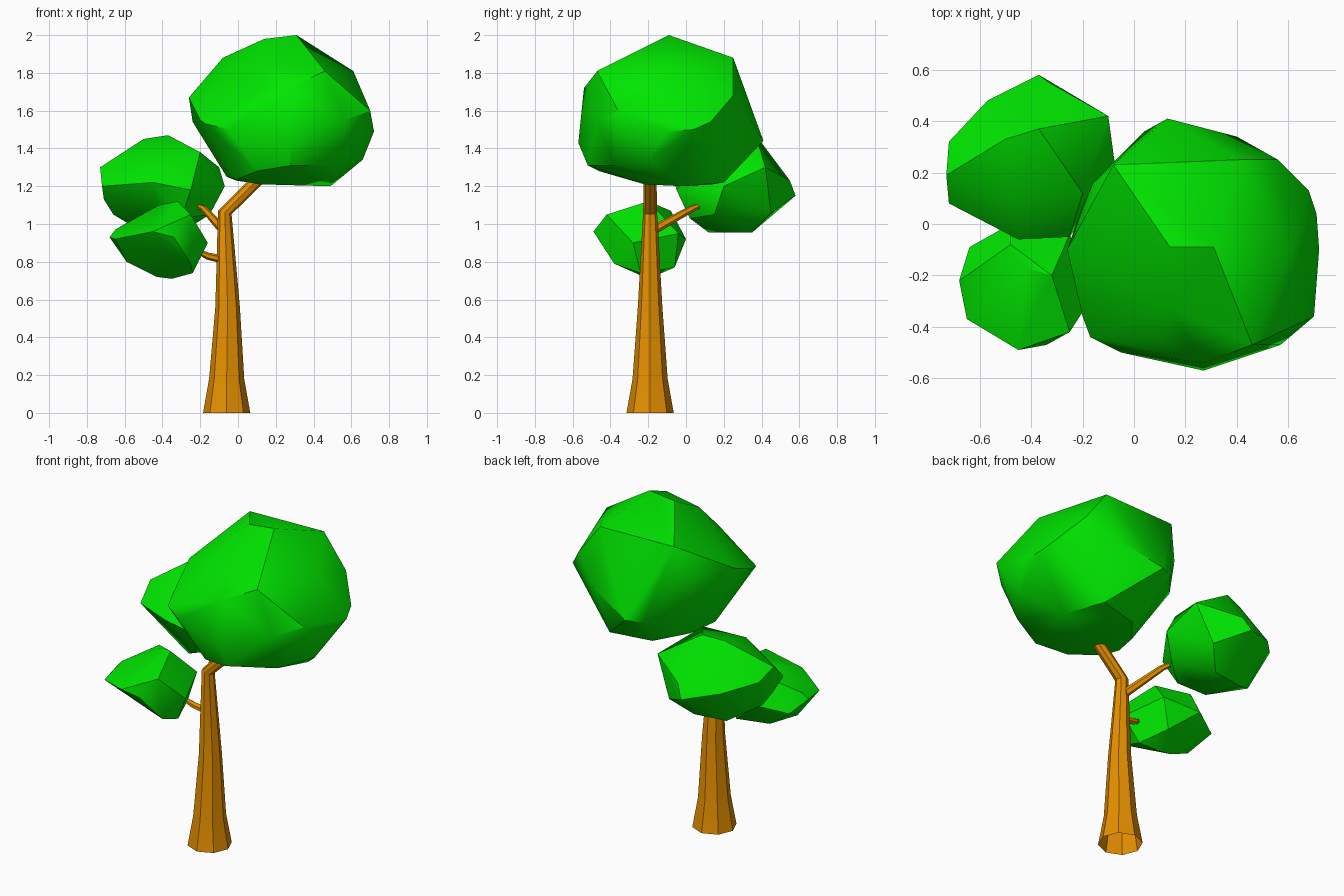
import bpy
import bmesh
from math import cos, sin, tau, radians
from mathutils import Vector

default_cube = bpy.data.objects.get("Cube")
if default_cube:
    bpy.data.objects.remove(default_cube, do_unlink=True)


def make_material(name, colour):
    material = bpy.data.materials.new(name)
    material.use_nodes = True
    material.diffuse_color = colour
    shader = material.node_tree.nodes["Principled BSDF"]
    shader.inputs["Base Color"].default_value = colour
    shader.inputs["Roughness"].default_value = 0.9
    return material


bark = make_material("bark brown", (0.79, 0.28, 0, 1))
leaf = make_material("leaf green", (0, 0.79, 0, 1))


def finish(bm, name, material, crease_angle):
    """Turn a bmesh into an object, smooth except across steep creases."""
    bmesh.ops.recalc_face_normals(bm, faces=bm.faces[:])
    for face in bm.faces:
        face.smooth = True
    for edge in bm.edges:
        edge.smooth = edge.calc_face_angle(0) < radians(crease_angle)
    mesh = bpy.data.meshes.new(name)
    bm.to_mesh(mesh)
    bm.free()
    mesh.materials.append(material)
    obj = bpy.data.objects.new(name, mesh)
    bpy.context.collection.objects.link(obj)
    return obj


def tapered_limb(name, stations, sides):
    """Loft a polygonal tube through (centre, radius) stations, open at its base."""
    bm = bmesh.new()
    centres = [Vector(centre) for centre, radius in stations]
    last = len(centres) - 1
    rings = []
    for i, (centre, radius) in enumerate(stations):
        tangent = centres[min(i + 1, last)] - centres[max(i - 1, 0)]
        if i == 0 and sides == 8:
            tangent = Vector((0, 0, 1))      # trunk foot sits flat on the ground
        tangent.normalize()
        across = Vector((0, 1, 0)).cross(tangent).normalized()
        along = tangent.cross(across)
        ring = []
        for k in range(sides):
            angle = tau * k / sides
            offset = across * cos(angle) + along * sin(angle)
            ring.append(bm.verts.new(centres[i] + offset * radius))
        rings.append(ring)
    for lower, upper in zip(rings, rings[1:]):
        for k in range(sides):
            n = (k + 1) % sides
            bm.faces.new((lower[k], lower[n], upper[n], upper[k]))
    bm.faces.new(rings[-1])
    return finish(bm, name, bark, 30)


def leaf_clump(name, corners, crease_angle):
    """Wrap a faceted convex skin around a few corner points."""
    bm = bmesh.new()
    for corner in corners:
        bm.verts.new(corner)
    hull = bmesh.ops.convex_hull(bm, input=bm.verts[:])
    spare = [v for v in hull["geom_interior"] if isinstance(v, bmesh.types.BMVert)]
    bmesh.ops.delete(bm, geom=spare, context="VERTS")
    return finish(bm, name, leaf, crease_angle)


# Trunk with a flared foot, bending into the main crown
tapered_limb("trunk", [
    ((-0.06, -0.19, 0), 0.125),
    ((-0.06, -0.19, 0.18), 0.093),
    ((-0.055, -0.19, 0.56), 0.065),
    ((-0.07, -0.19, 1.06), 0.037),
    ((0.11, -0.19, 1.24), 0.034),
], 8)

# Side branches
tapered_limb("back_branch", [
    ((-0.08, -0.17, 0.97), 0.025),
    ((-0.18, 0.03, 1.08), 0.018),
    ((-0.21, 0.07, 1.095), 0.013),
], 6)
tapered_limb("front_branch", [
    ((-0.07, -0.19, 0.81), 0.022),
    ((-0.16, -0.2, 0.83), 0.019),
    ((-0.2, -0.21, 0.85), 0.015),
], 6)

# Main crown
leaf_clump("main_crown", [
    # upper corners
    (0.31, -0.09, 2), (0.14, -0.09, 1.98), (-0.08, 0.23, 1.88),
    (0.41, 0.25, 1.88), (0.61, -0.1, 1.81), (0.46, -0.47, 1.81),
    (0.14, -0.33, 1.85), (0.1, -0.46, 1.7),
    # corners around the middle
    (-0.26, -0.1, 1.67), (-0.24, -0.08, 1.54), (-0.2, 0.07, 1.55),
    (-0.16, 0.16, 1.7), (-0.2, -0.36, 1.55), (-0.17, -0.44, 1.53),
    (-0.05, -0.5, 1.5), (0.27, -0.57, 1.43), (0.27, -0.54, 1.72),
    (0.57, -0.47, 1.55), (0.7, -0.36, 1.6), (0.72, -0.1, 1.49),
    (0.71, 0.04, 1.5), (0.68, 0.13, 1.54), (0.56, 0.25, 1.68),
    (0.4, 0.34, 1.55), (0.13, 0.41, 1.44), (0.04, 0.36, 1.43),
    # underside corners
    (-0.06, -0.2, 1.25), (-0.01, -0.28, 1.235), (0.12, -0.22, 1.21),
    (-0.01, -0.03, 1.23), (0.1, -0.46, 1.28), (0.28, -0.52, 1.31),
    (0.53, -0.38, 1.31), (0.49, -0.02, 1.2), (0.66, -0.2, 1.34),
    (0.13, 0.14, 1.21), (0.38, 0.2, 1.22),
], 35)

# Rear clump
leaf_clump("back_clump", [
    (-0.37, 0.37, 1.47), (-0.5, 0.33, 1.45), (-0.2, 0.12, 1.38),
    (-0.48, 0.1, 1.38), (-0.73, 0.19, 1.3), (-0.72, 0.08, 1.2),
    (-0.72, 0.32, 1.25), (-0.57, 0.48, 1.2), (-0.37, 0.58, 1.15),
    (-0.33, 0.55, 1.23), (-0.1, 0.42, 1.3), (-0.07, 0.2, 1.2),
    (-0.25, -0.05, 1.18), (-0.45, -0.06, 1.22), (-0.3, 0.35, 0.955),
    (-0.5, 0.32, 0.955), (-0.42, 0.12, 0.955), (-0.3, 0.02, 1.03),
    (-0.66, 0.2, 1.05), (-0.71, 0.17, 1.13), (-0.15, 0.15, 1.05),
    (-0.2, 0.45, 1.06),
], 32)

# Low front clump
leaf_clump("front_clump", [
    (-0.32, -0.2, 1.12), (-0.42, -0.17, 1.1), (-0.65, -0.2, 0.97),
    (-0.68, -0.22, 0.93), (-0.64, -0.09, 0.88), (-0.48, 0, 0.92),
    (-0.25, -0.04, 0.95), (-0.25, -0.42, 1.05), (-0.16, -0.28, 0.9),
    (-0.45, -0.49, 0.96), (-0.34, -0.47, 0.93), (-0.65, -0.37, 0.92),
    (-0.35, -0.2, 0.71), (-0.43, -0.2, 0.72), (-0.59, -0.24, 0.8),
    (-0.25, -0.38, 0.79), (-0.24, -0.24, 0.74), (-0.3, -0.06, 0.77),
    (-0.48, -0.08, 1.07),
], 32)
